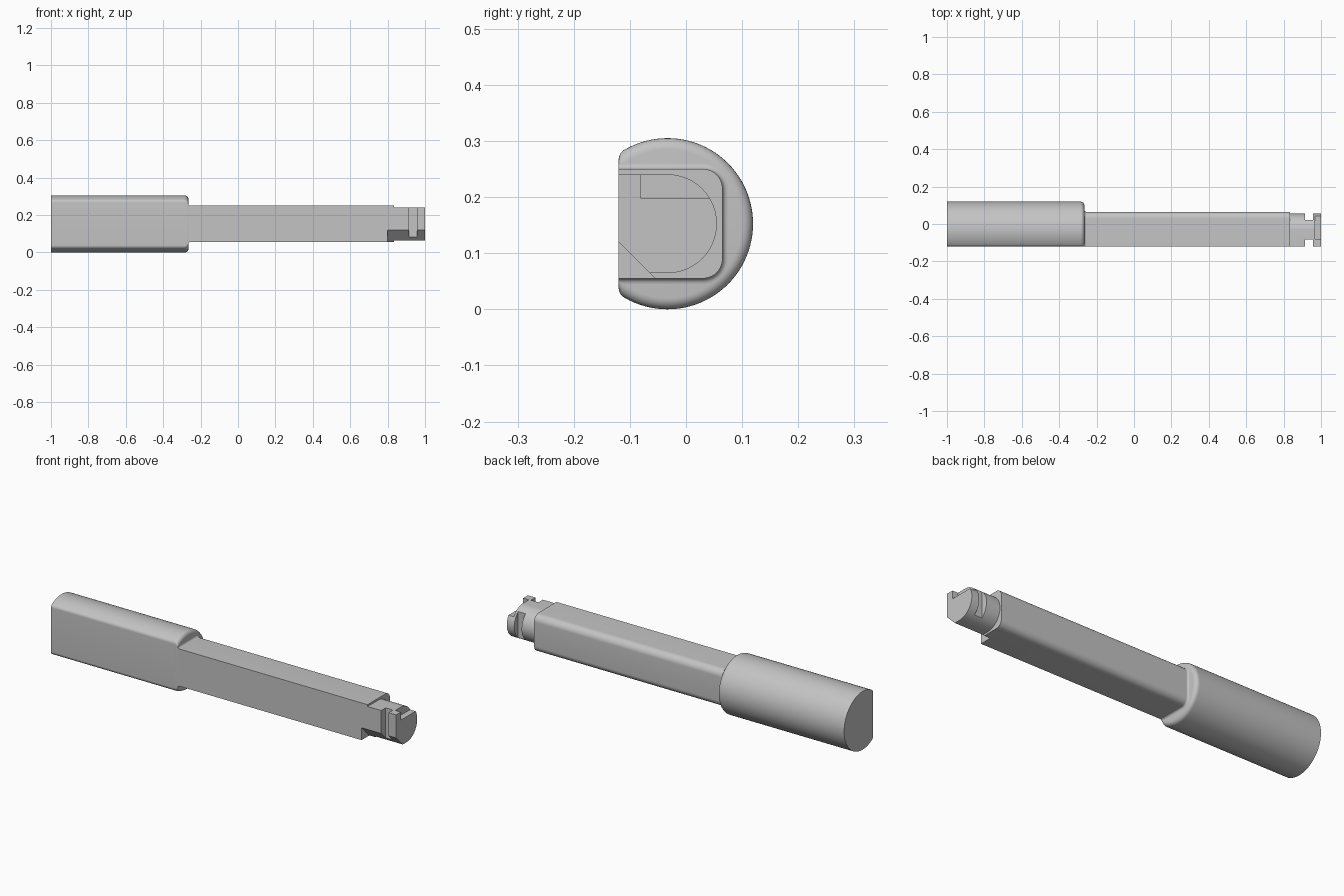
import bpy, bmesh, math

if "Cube" in bpy.data.objects:
    bpy.data.objects.remove(bpy.data.objects["Cube"], do_unlink=True)

AXIS_Y, AXIS_Z = -0.033, 0.1525   # centre line of the round stock
FLAT = -0.087                     # flat front, relative to the centre line

steel = bpy.data.materials.new("plain grey")
steel.use_nodes = True
GREY = (0.55, 0.55, 0.55, 1)
steel.diffuse_color = GREY
steel.node_tree.nodes["Principled BSDF"].inputs["Base Color"].default_value = GREY


def arc(cy, cz, r, start, end, n):
    angles = [start + (end - start) * i / n for i in range(n + 1)]
    return [(cy + r * math.cos(a), cz + r * math.sin(a)) for a in angles]


def mirrored(half):
    """Close an upper half outline with its reflection below."""
    return half + [(y, -z) for y, z in reversed(half) if z > 1e-6]


def handle_section(radius, corner=0.02):
    dy = FLAT + corner
    dz = math.sqrt((radius - corner) ** 2 - dy ** 2)
    a = math.atan2(dz, dy)
    return mirrored(arc(0, 0, radius, 0, a, 32) + arc(dy, dz, corner, a, math.pi, 8)[1:])


def shaft_section(grow=0.0):
    return mirrored(arc(0.063, 0.0625, 0.035 + grow, 0, math.pi / 2, 10)
                    + [(FLAT, 0.0975 + grow)])


def neck_section():
    return mirrored(arc(0, 0, 0.088, 0, math.pi / 2, 24) + [(FLAT, 0.088)])


def loft(name, rings):
    """Skin a list of (x, outline) rings and cap both ends."""
    bm = bmesh.new()
    loops = [[bm.verts.new((x, AXIS_Y + y, AXIS_Z + z)) for y, z in outline]
             for x, outline in rings]
    for a, b in zip(loops, loops[1:]):
        for i in range(len(a)):
            j = (i + 1) % len(a)
            bm.faces.new((a[i], a[j], b[j], b[i]))
    bm.faces.new(loops[0])
    bm.faces.new(loops[-1])
    bmesh.ops.recalc_face_normals(bm, faces=bm.faces)
    mesh = bpy.data.meshes.new(name)
    bm.to_mesh(mesh)
    bm.free()
    mesh.materials.append(steel)
    obj = bpy.data.objects.new(name, mesh)
    bpy.context.collection.objects.link(obj)
    return obj


def prism(name, x0, x1, outline):
    return loft(name, [(x, [(y - AXIS_Y, z - AXIS_Z) for y, z in outline]) for x in (x0, x1)])


def box(name, x0, x1, y0, y1, z0, z1):
    return prism(name, x0, x1, [(y0, z0), (y1, z0), (y1, z1), (y0, z1)])


def activate(obj):
    bpy.ops.object.select_all(action='DESELECT')
    obj.select_set(True)
    bpy.context.view_layer.objects.active = obj


def cut(obj, cutters):
    activate(obj)
    for cutter in cutters:
        mod = obj.modifiers.new("cut", 'BOOLEAN')
        mod.operation = 'DIFFERENCE'
        mod.solver = 'EXACT'
        mod.object = cutter
        bpy.ops.object.modifier_apply(modifier=mod.name)


STEPS = [i / 6 * math.pi / 2 for i in range(7)]

# Round handle with a flat front and a rounded shoulder
R, ROUND, SHOULDER = 0.1525, 0.02, -0.265
rings = [(-1, handle_section(R)), (SHOULDER - ROUND - 0.005, handle_section(R))]
rings += [(SHOULDER - ROUND + ROUND * math.sin(t),
           handle_section(R - ROUND * (1 - math.cos(t)))) for t in STEPS]
handle = loft("handle", rings)

# Square shaft with rounded back edges, flaring into the shoulder
FLARE = 0.01
rings = [(-0.29, shaft_section(FLARE))]
rings += [(SHOULDER + FLARE * (1 - math.cos(t)),
           shaft_section(FLARE * (1 - math.sin(t)))) for t in STEPS]
rings += [(-0.25, shaft_section()), (0.835, shaft_section())]
shaft = loft("shaft", rings)

# Narrow tip
tip = loft("tip", [(0.82, neck_section()), (1, neck_section())])

# Cutters: lower front chamfer, two side slots and the end step
chamfer = prism("chamfer_cutter", 0.80, 1.1, [(-0.22, 0.22), (0.05, -0.05), (-0.22, -0.05)])
front_slot = box("front_slot_cutter", 0.914, 0.957, -0.3, -0.083, -0.1, 0.4)
back_slot = box("back_slot_cutter", 0.914, 0.957, 0.022, 0.3, -0.1, 0.4)
end_step = box("end_step_cutter", 0.968, 1.1, -0.081, 0.3, 0.198, 0.4)
cut(shaft, [chamfer])
cut(tip, [chamfer, front_slot, back_slot, end_step])
for cutter in (chamfer, front_slot, back_slot, end_step):
    bpy.data.objects.remove(cutter, do_unlink=True)

for part in (handle, shaft, tip):
    activate(part)
    bpy.ops.object.shade_smooth_by_angle(angle=math.radians(30))
